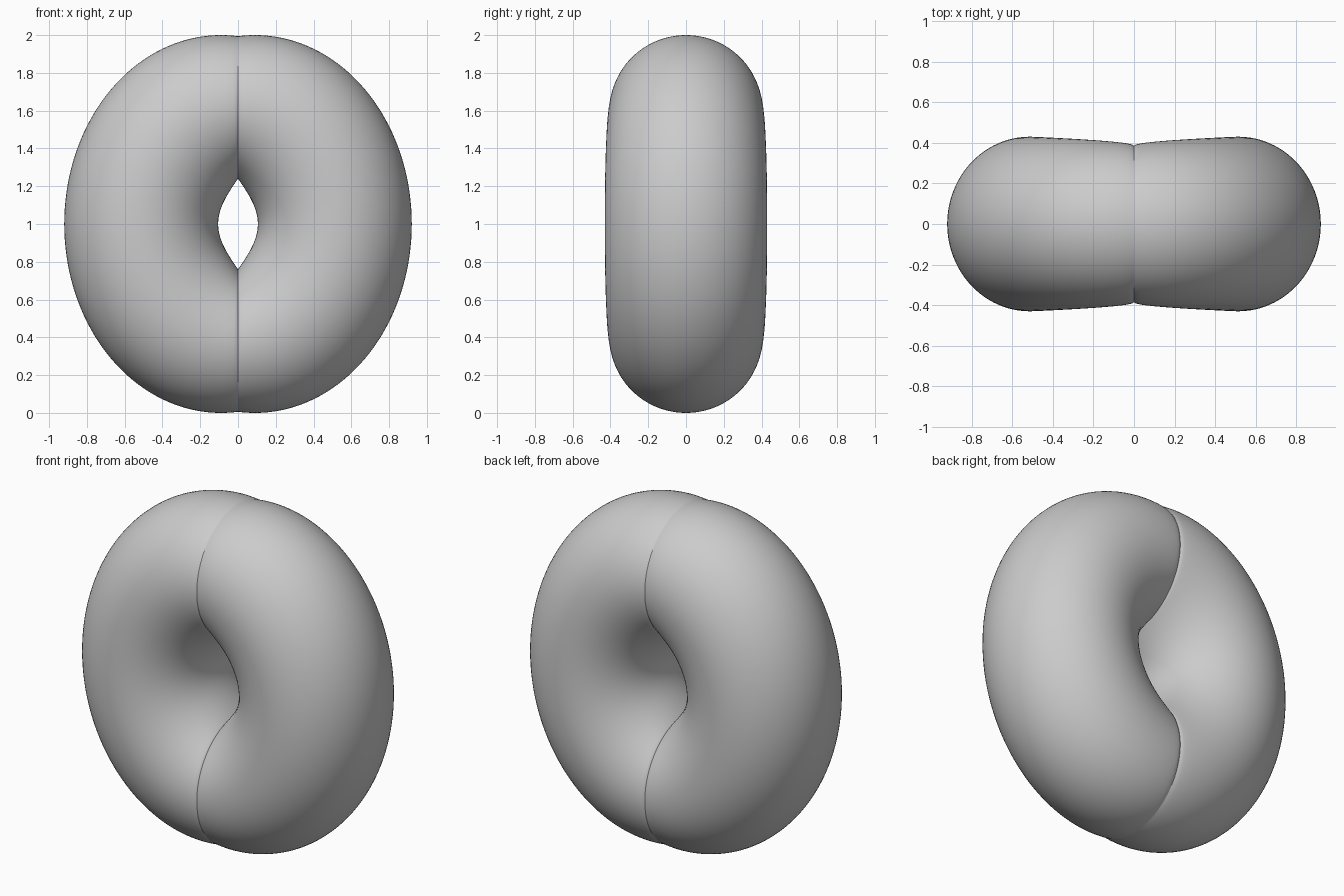
import bpy, bmesh
from math import sin, cos, pi, radians

if "Cube" in bpy.data.objects:
    bpy.data.objects.remove(bpy.data.objects["Cube"])

STEPS, SIDES = 96, 96
T_END = pi / 2 + 0.1086      # sweep angle where the outer rim reaches x = 0


def section(s):
    """Ring of points across the tube at sweep position s in [-1, 1]."""
    t = s * T_END
    ox, oz = max(0.0, 0.09 + 0.83 * cos(t)), sin(t)        # outer rim
    ix, iz = 0.105 * cos(s * pi / 2), 0.24 * s             # inner rim
    if abs(s) == 1:
        ox = ix = 0.0
    cx, cz = (ox + ix) / 2, (oz + iz) / 2
    hx, hz = (ox - ix) / 2, (oz - iz) / 2
    w = 0.385 + 0.045 * (max(cx, 0) / 0.5125) ** 0.5       # half depth
    for k in range(SIDES):
        a = 2 * pi * k / SIDES
        yield cx + hx * cos(a), w * sin(a), 1 + cz + hz * cos(a)


# right half of the ring, swept from bottom to top
bm = bmesh.new()
rings = []
for i in range(STEPS + 1):
    s = sin((2 * i / STEPS - 1) * pi / 2) * 0.4 + (2 * i / STEPS - 1) * 0.6
    if i in (0, STEPS):
        s = round(s)
    rings.append([bm.verts.new(p) for p in section(s)])
for r0, r1 in zip(rings, rings[1:]):
    for k in range(SIDES):
        n = (k + 1) % SIDES
        bm.faces.new((r0[k], r0[n], r1[n], r1[k]))
bmesh.ops.recalc_face_normals(bm, faces=bm.faces)
# open tube: make sure the outermost face points outwards
far = max(bm.faces, key=lambda f: f.calc_center_median().x)
if far.normal.x < 0:
    bmesh.ops.reverse_faces(bm, faces=bm.faces)
for f in bm.faces:
    f.smooth = True
mesh = bpy.data.meshes.new("ring")
bm.to_mesh(mesh)
bm.free()
ring = bpy.data.objects.new("ring", mesh)
bpy.context.collection.objects.link(ring)

# left half, kept unmerged so the centre crease stays crisp
mirror = ring.modifiers.new("mirror", 'MIRROR')
mirror.use_mirror_merge = False
